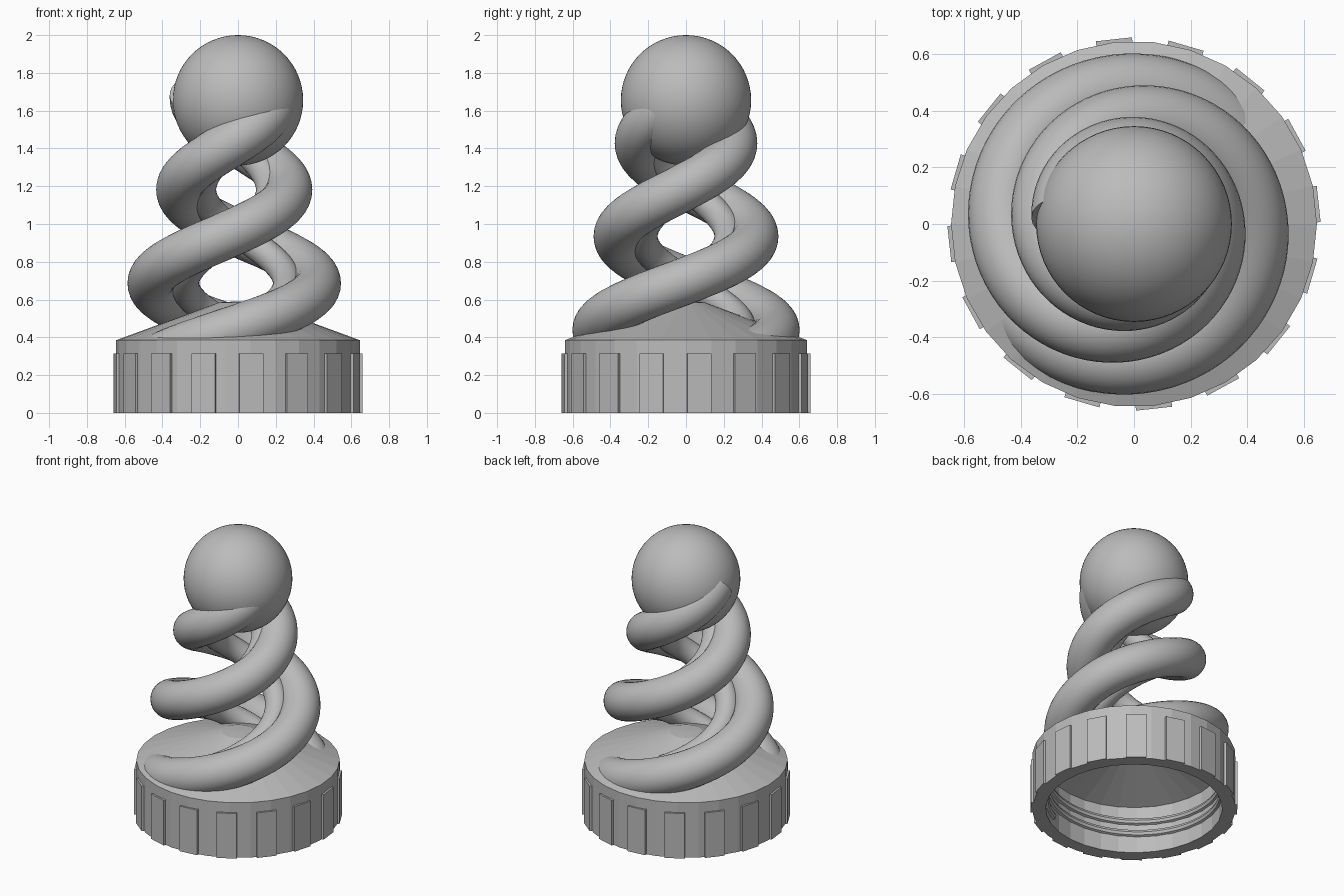
import bpy, bmesh
from math import sin, cos, pi, radians
from mathutils import Vector, Matrix

if "Cube" in bpy.data.objects:
    bpy.data.objects.remove(bpy.data.objects["Cube"])

# One plain grey for everything
grey = bpy.data.materials.new("plain_grey")
grey.use_nodes = True
GREY = (0.5, 0.5, 0.5, 1)
grey.diffuse_color = GREY
grey.node_tree.nodes["Principled BSDF"].inputs["Base Color"].default_value = GREY


def add_object(name, bm, smooth=None):
    bmesh.ops.recalc_face_normals(bm, faces=bm.faces[:])
    mesh = bpy.data.meshes.new(name)
    bm.to_mesh(mesh)
    bm.free()
    mesh.materials.append(grey)
    obj = bpy.data.objects.new(name, mesh)
    bpy.context.collection.objects.link(obj)
    bpy.ops.object.select_all(action='DESELECT')
    obj.select_set(True)
    bpy.context.view_layer.objects.active = obj
    if smooth:
        bpy.ops.object.shade_smooth_by_angle(angle=radians(smooth))
    return obj


def skin(bm, rings, closed=False):
    """Bridge equal rings of vertices with quads."""
    n = len(rings[0])
    pairs = list(zip(rings, rings[1:]))
    if closed:
        pairs.append((rings[-1], rings[0]))
    for a, b in pairs:
        for i in range(n):
            j = (i + 1) % n
            bm.faces.new((a[i], a[j], b[j], b[i]))


def lathe(name, profile, sides, closed=False):
    bm = bmesh.new()
    rings = [[bm.verts.new((r * cos(2 * pi * i / sides), r * sin(2 * pi * i / sides), z))
              for i in range(sides)] for r, z in profile]
    skin(bm, rings, closed)
    if not closed:
        bm.faces.new(rings[0])
        bm.faces.new(rings[-1])
    return add_object(name, bm)


def coil(name, radius_at, z0, z1, pitch, tube, phase, centre_x=0, steps=110, sides=28):
    """Round tube swept along a rising, counter-clockwise coil."""
    def point(t):
        z = z0 + (z1 - z0) * t
        a = phase + 2 * pi * z / pitch
        r = radius_at(z)
        return Vector((centre_x + r * cos(a), r * sin(a), z))

    bm = bmesh.new()
    rings = []
    for k in range(steps + 1):
        t = k / steps
        p = point(t)
        tangent = (point(t + 0.001) - point(t - 0.001)).normalized()
        side = tangent.cross(Vector((0, 0, 1))).normalized()
        up = side.cross(tangent)
        rings.append([bm.verts.new(p + tube * (cos(2 * pi * i / sides) * side
                                               + sin(2 * pi * i / sides) * up))
                      for i in range(sides)])
    skin(bm, rings)
    bm.faces.new(rings[0])
    bm.faces.new(rings[-1])
    return add_object(name, bm, 40)


# Hollow faceted cap with a conical roof
SIDES = 30
BORE = 0.56
lathe("cap", [(0.645, 0), (0.645, 0.385), (0.1, 0.585), (0.01, 0.59),
              (0.01, 0.53), (BORE, 0.33), (BORE, 0)], SIDES, closed=True)
lathe("cap_roof_plug", [(0.012, 0.528), (0.012, 0.59)], SIDES)

# Grip ribs around the cap
bm = bmesh.new()
for k in range(16):
    turn = Matrix.Rotation(radians(6.2 + 22.5 * k), 4, 'Z')
    place = turn @ Matrix.Translation((0.632, 0, 0.1575)) @ Matrix.Diagonal((0.046, 0.128, 0.315, 1))
    bmesh.ops.create_cube(bm, size=1, matrix=place)
add_object("grip_ribs", bm)

# Screw thread inside the cap
coil("screw_thread", lambda z: 0.562, 0.07, 0.29, 0.085, 0.025, 0, steps=160, sides=8)

# Twisted strands, two thick outer ones and two thin inner ones
strands = []
for word, phase, shift in (("first", radians(270 - 162), 0), ("second", radians(90 - 162), -0.04)):
    strands.append(coil(word + "_outer_strand", lambda z: 0.475 - 0.225 * (z - 0.45),
                        0.28, 1.68, 1.0, 0.125, phase, shift))
    strands.append(coil(word + "_inner_strand", lambda z: 0.26 - 0.14 * (z - 0.7),
                        0.38, 1.55, 1.0, 0.076, phase, shift / 2))

# Trim the strand roots away from the hollow of the cap
hollow = lathe("hollow_cutter", [(BORE + 0.001, -0.1), (BORE + 0.001, 0.331), (0.01, 0.531)], SIDES)
hollow.hide_render = True
for strand in strands:
    trim = strand.modifiers.new("trim", 'BOOLEAN')
    trim.operation = 'DIFFERENCE'
    trim.solver = 'EXACT'
    trim.object = hollow
    bpy.context.view_layer.objects.active = strand
    bpy.ops.object.modifier_apply(modifier=trim.name)
bpy.data.objects.remove(hollow)

# Ball on top
bm = bmesh.new()
bmesh.ops.create_uvsphere(bm, u_segments=64, v_segments=32, radius=0.345,
                          matrix=Matrix.Translation((0, 0, 1.655)))
add_object("ball", bm, 40)
